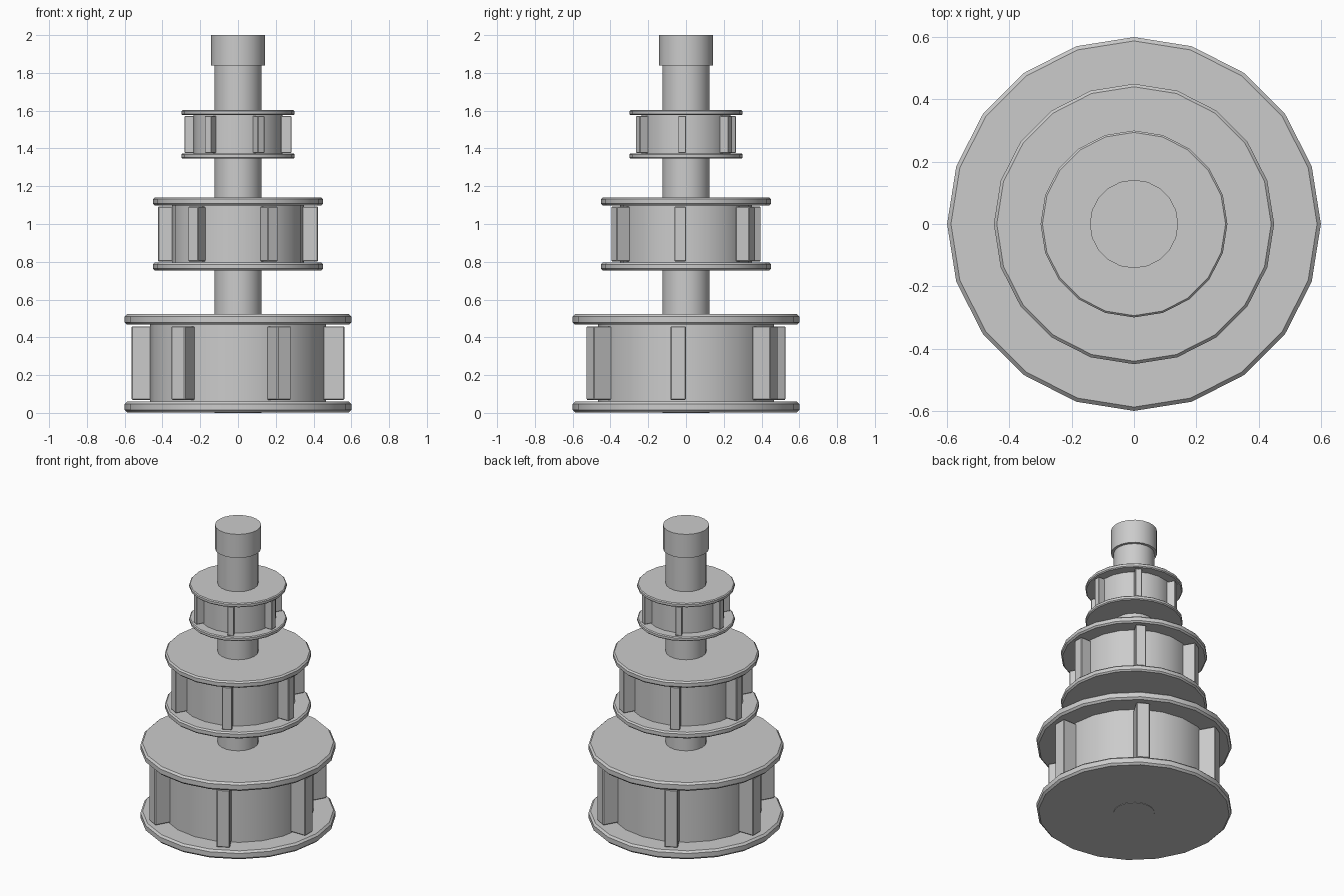
import bpy, bmesh
from math import sin, cos, pi, radians

if "Cube" in bpy.data.objects:
    bpy.data.objects.remove(bpy.data.objects["Cube"])

SIDES = 20


def finish(name, bm, smooth=True):
    bmesh.ops.recalc_face_normals(bm, faces=bm.faces)
    mesh = bpy.data.meshes.new(name)
    bm.to_mesh(mesh)
    bm.free()
    ob = bpy.data.objects.new(name, mesh)
    bpy.context.collection.objects.link(ob)
    if smooth:
        bpy.ops.object.select_all(action='DESELECT')
        bpy.context.view_layer.objects.active = ob
        ob.select_set(True)
        bpy.ops.object.shade_smooth_by_angle(angle=radians(35))
    return ob


def lathe(name, profile, closed=False):
    """Spin (radius, z) points; open profiles get flat end caps."""
    bm = bmesh.new()
    rings = [[bm.verts.new((r * cos(2 * pi * i / SIDES), r * sin(2 * pi * i / SIDES), z))
              for i in range(SIDES)] for r, z in profile]
    pairs = list(zip(rings, rings[1:]))
    if closed:
        pairs.append((rings[-1], rings[0]))
    else:
        bm.faces.new(rings[0])
        bm.faces.new(rings[-1])
    for a, b in pairs:
        for i in range(SIDES):
            j = (i + 1) % SIDES
            bm.faces.new((a[i], a[j], b[j], b[i]))
    return finish(name, bm)


def flange(name, r_in, r_out, z0, z1):
    b = (z1 - z0) * 0.22
    lathe(name, [(r_in, z0), (r_out - b, z0), (r_out, z0 + b),
                 (r_out, z1 - b), (r_out - b, z1), (r_in, z1)], closed=True)


def fins(name, r_in, r_out, width, z0, z1):
    """Six ribs, each set to one side of its radial line."""
    bm = bmesh.new()
    for k in range(6):
        c, s = cos(k * pi / 3), sin(k * pi / 3)
        plan = [(r_in, 0), (r_in, -width), (r_out, -width), (r_out, 0)]
        lo, hi = [[bm.verts.new((x * c - y * s, x * s + y * c, z)) for x, y in plan]
                  for z in (z0, z1)]
        bm.faces.new(lo)
        bm.faces.new(hi)
        for i in range(4):
            j = (i + 1) % 4
            bm.faces.new((lo[i], lo[j], hi[j], hi[i]))
    ob = finish(name, bm, smooth=False)
    mod = ob.modifiers.new("soft_edges", 'BEVEL')
    mod.width = width * 0.06
    mod.segments = 1


# Drums: name, flange radius, core radius, fin radius, fin width, z levels
drums = [
    ("lower", 0.60, 0.465, 0.563, 0.083, (0.003, 0.06, 0.467, 0.523)),
    ("middle", 0.45, 0.35, 0.423, 0.062, (0.754, 0.796, 1.098, 1.141)),
    ("upper", 0.30, 0.235, 0.282, 0.041, (1.346, 1.373, 1.576, 1.603)),
]
for name, rf, rc, rfin, w, (z0, z1, z2, z3) in drums:
    lathe(name + "_drum_core", [(rc, z0), (rc, z3)])
    flange(name + "_bottom_flange", rc, rf, z0, z1)
    flange(name + "_top_flange", rc, rf, z2, z3)
    gap = (z1 - z0) * 0.15
    fins(name + "_drum_fins", rc * 0.97, rfin, w, z1 + gap, z2 - gap)

# Central shaft and its end cap
lathe("shaft", [(0.125, 0), (0.125, 1.85)])
lathe("shaft_cap", [(0.142, 1.84), (0.142, 2.0)])
